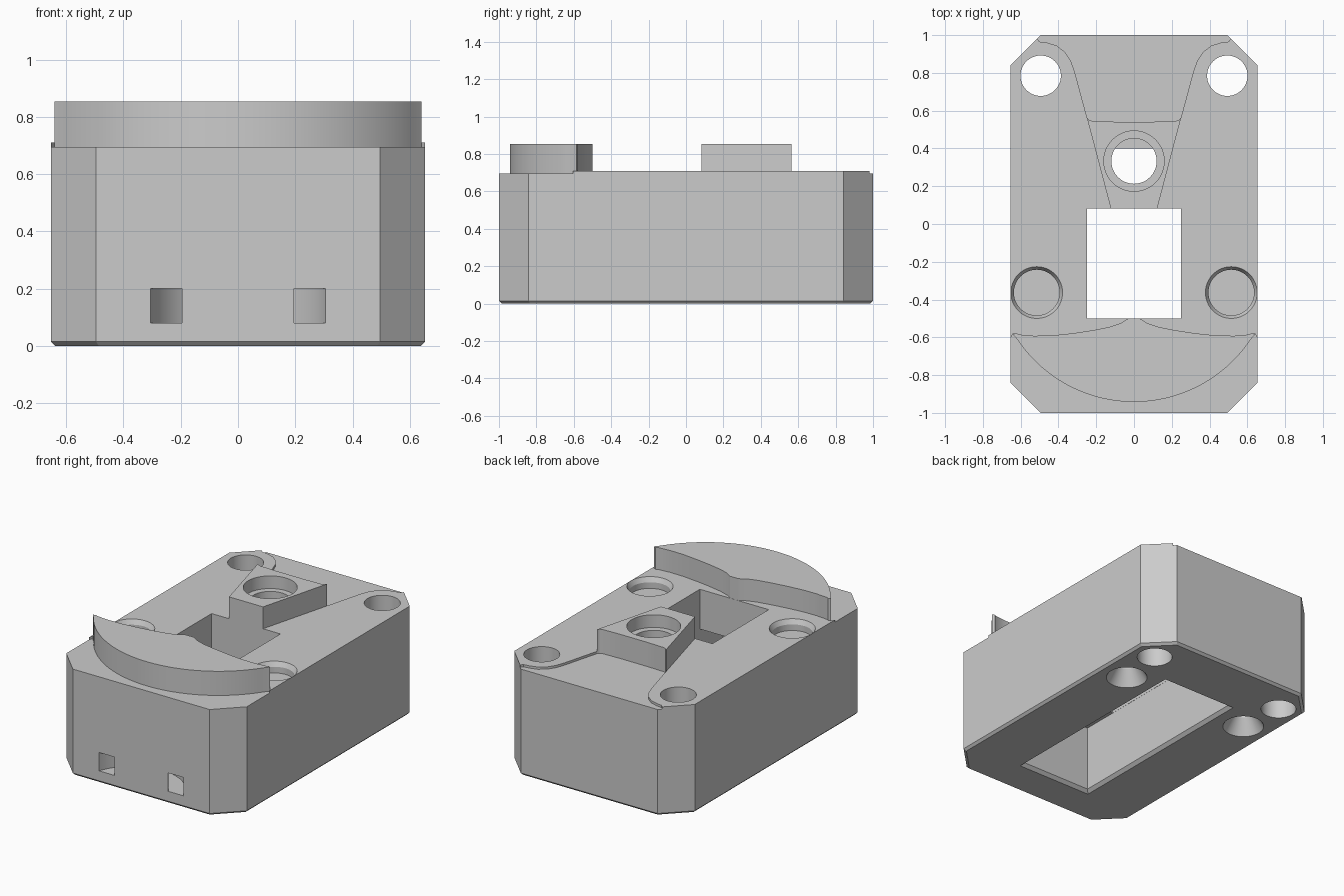
import bpy, bmesh, math

if "Cube" in bpy.data.objects:
    bpy.data.objects.remove(bpy.data.objects["Cube"])

grey = bpy.data.materials.new("light grey")
grey.diffuse_color = (0.6, 0.6, 0.6, 1)
grey.use_nodes = True
grey.node_tree.nodes["Principled BSDF"].inputs["Base Color"].default_value = grey.diffuse_color


def loft(name, *sections):
    """Solid from stacked outlines: each section is (points, z)."""
    bm = bmesh.new()
    rings = [[bm.verts.new((x, y, z)) for x, y in pts] for pts, z in sections]
    bm.faces.new(rings[0][::-1])
    bm.faces.new(rings[-1])
    for a, b in zip(rings, rings[1:]):
        for i in range(len(a)):
            j = (i + 1) % len(a)
            bm.faces.new((a[i], a[j], b[j], b[i]))
    bmesh.ops.recalc_face_normals(bm, faces=bm.faces)
    me = bpy.data.meshes.new(name)
    bm.to_mesh(me)
    bm.free()
    ob = bpy.data.objects.new(name, me)
    bpy.context.collection.objects.link(ob)
    me.materials.append(grey)
    return ob


def circle(x, y, r, n=48):
    return [(x + r * math.cos(2 * math.pi * i / n), y + r * math.sin(2 * math.pi * i / n)) for i in range(n)]


def arc(y, r, a0, a1, n=32):
    return [(r * math.cos(math.radians(a0 + (a1 - a0) * i / n)),
             y + r * math.sin(math.radians(a0 + (a1 - a0) * i / n))) for i in range(n + 1)]


def octagon(d):
    x, y, c = 0.653 - d, 1 - d, 0.158 - d * 0.4
    return [(x, c - y), (x, y - c), (x - c, y), (c - x, y), (-x, y - c), (-x, c - y), (c - x, -y), (x - c, -y)]


def rect(x, y0, y1):
    return [(-x, y0), (x, y0), (x, y1), (-x, y1)]


def mirrored(pts):
    """Close a right-hand half outline with its left-hand mirror."""
    return pts + [(-x, y) for x, y in reversed(pts)]


def cut(target, *sections):
    cutter = loft("cutter", *sections)
    mod = target.modifiers.new("cut", 'BOOLEAN')
    mod.operation, mod.solver, mod.object = 'DIFFERENCE', 'EXACT', cutter
    bpy.context.view_layer.objects.active = target
    bpy.ops.object.modifier_apply(modifier=mod.name)
    bpy.data.objects.remove(cutter)


# Block with chamfered corners and bottom edge
body = loft("body", (octagon(0.015), 0), (octagon(0), 0.015), (octagon(0), 0.71))

# Shallow steps in the top: flared one at the back, curved one at the front
flare = [(0.112, 0.05), (0.245, 0.55), (0.315, 0.81), (0.335, 0.865), (0.365, 0.91),
         (0.41, 0.945), (0.46, 0.96), (0.5, 0.965), (0.515, 0.985), (0.515, 1.1)]
cut(body, (mirrored(flare), 0.695), (mirrored(flare), 0.8))
back_edge = [(0.61, -0.585), (0.53, -0.592), (0.43, -0.59), (0.32, -0.578),
             (0.22, -0.563), (0.13, -0.545), (0.07, -0.525), (0.03, -0.5)]
step = [(0.8, -1.2), (0.8, -0.61), (0.653, -0.605), (0.64, -0.58)] + back_edge
cut(body, (mirrored(step), 0.695), (mirrored(step), 0.8))

# Central pocket: wide below, smaller window above
cut(body, (rect(0.25, -0.74, 0.4), -0.1), (rect(0.25, -0.74, 0.4), 0.45))
cut(body, (rect(0.25, -0.7, 0.6), -0.1), (rect(0.25, -0.7, 0.6), 0.2))
cut(body, (rect(0.27, -0.76, 0.62), -0.01), (rect(0.27, -0.76, 0.62), 0), (rect(0.25, -0.74, 0.6), 0.02))
cut(body, (rect(0.249, -0.499, 0.083), 0.4), (rect(0.249, -0.499, 0.083), 0.9))

# Central bolt hole, ending at the pocket ceiling
cut(body, (circle(0, 0.333, 0.12), 0.44), (circle(0, 0.333, 0.12), 0.9))

for s in (-1, 1):
    # Through holes at the back corners
    cut(body, (circle(s * 0.494, 0.785, 0.107), -0.1), (circle(s * 0.494, 0.785, 0.107), 0.9))
    # Shallow chamfered seats on the top
    x, y = s * 0.515, -0.363
    cut(body, (circle(x, y, 0.121), 0.64), (circle(x, y, 0.121), 0.68),
        (circle(x, y, 0.137), 0.71), (circle(x, y, 0.137), 0.75))
    # Countersunk blind holes underneath
    x, y = s * 0.465, 0.485
    cut(body, (circle(x, y, 0.125), -0.05), (circle(x, y, 0.125), 0),
        (circle(x, y, 0.065), 0.1), (circle(x, y, 0.065), 0.4))

# Curved tie tunnel joining the two front slots
tunnel = arc(-1.1, 0.321, 0, 180) + arc(-1.1, 0.219, 180, 0)
cut(body, (tunnel, 0.08), (tunnel, 0.2))

# Raised wedge with counterbored bolt hole
wedge_pts = [(0.123, 0.083), (0.25, 0.565), (0.24, 0.552), (0.22, 0.545), (0.1, 0.541)]
wedge = loft("wedge", (mirrored(wedge_pts), 0.695), (mirrored(wedge_pts), 0.853))
cut(wedge, (circle(0, 0.333, 0.12), 0.6), (circle(0, 0.333, 0.12), 0.77),
    (circle(0, 0.333, 0.16), 0.7701), (circle(0, 0.333, 0.16), 0.9))

# Raised crescent fence at the front
crescent = [p for p in arc(-0.2, 0.742, -146, -34, 48)]
crescent += [(0.64, -0.585), (0.625, -0.577)] + back_edge
crescent += [(-x, y) for x, y in reversed(back_edge)] + [(-0.625, -0.577), (-0.64, -0.585)]
fence = loft("front_fence", (crescent, 0.695), (crescent, 0.853))

# Smooth round walls, keep hard edges
for ob in (body, wedge, fence):
    bpy.ops.object.select_all(action='DESELECT')
    ob.select_set(True)
    bpy.context.view_layer.objects.active = ob
    bpy.ops.object.shade_smooth_by_angle(angle=math.radians(25))
